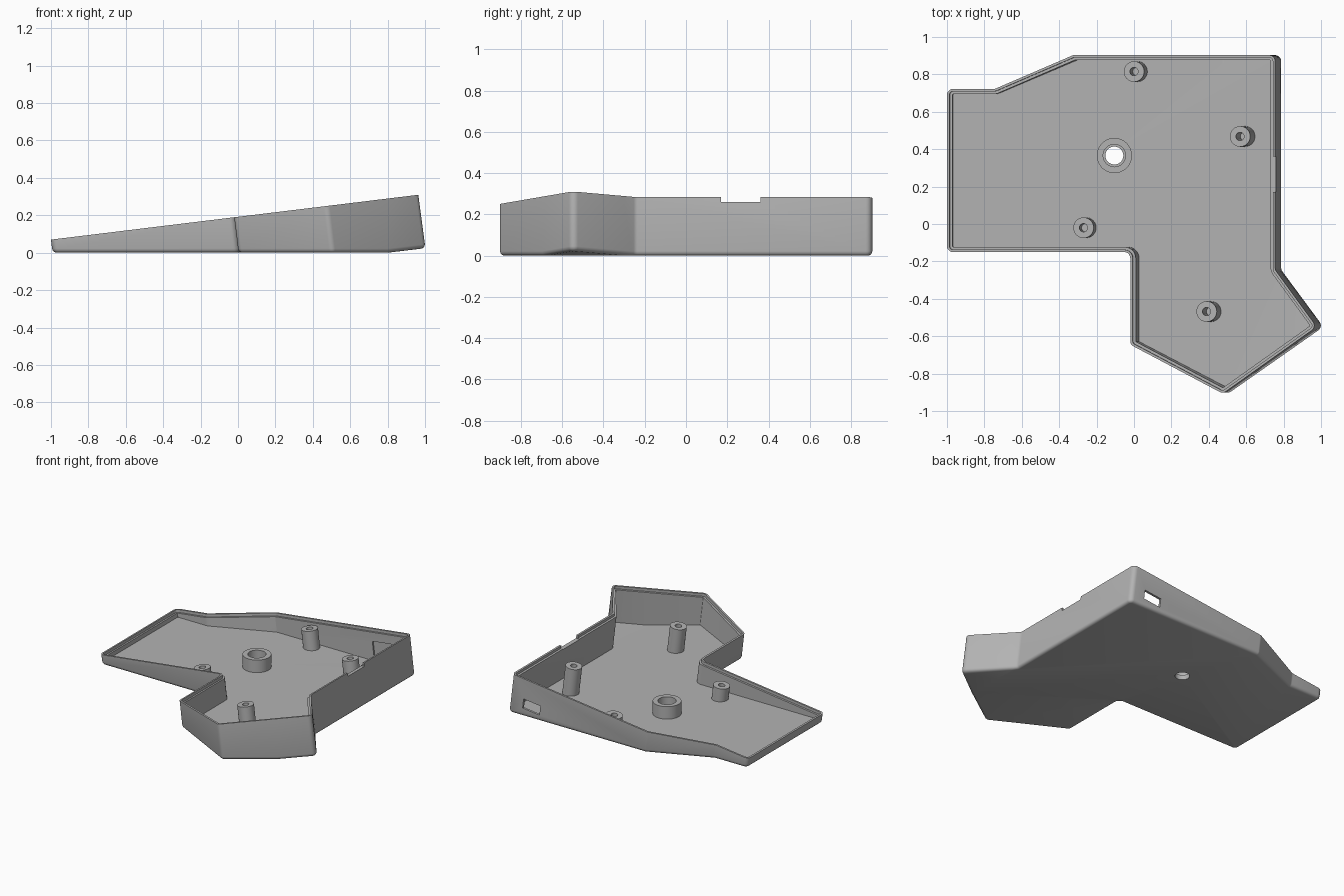
import bpy, bmesh, math
from mathutils import Vector, Matrix

if "Cube" in bpy.data.objects:
    bpy.data.objects.remove(bpy.data.objects["Cube"])

SLOPE = 0.122                      # tilt of the rim plane, rising towards +x
TILT = Matrix.Rotation(-math.atan(SLOPE), 4, 'Y')

grey = bpy.data.materials.new("grey plastic")
grey.diffuse_color = (0.45, 0.45, 0.45, 1)
grey.use_nodes = True
grey.node_tree.nodes["Principled BSDF"].inputs["Base Color"].default_value = grey.diffuse_color


def rim_z(x):
    return 0.07 + SLOPE * (x + 1)


def finish(name, bm, angle=35):
    bmesh.ops.recalc_face_normals(bm, faces=bm.faces)
    me = bpy.data.meshes.new(name)
    bm.to_mesh(me)
    bm.free()
    me.materials.append(grey)
    ob = bpy.data.objects.new(name, me)
    bpy.context.collection.objects.link(ob)
    if angle:
        bpy.ops.object.select_all(action='DESELECT')
        ob.select_set(True)
        bpy.context.view_layer.objects.active = ob
        bpy.ops.object.shade_smooth_by_angle(angle=math.radians(angle))
    return ob


def inset_round(pts, d, radius=0.032, steps=5):
    """Inset a counter-clockwise outline by d, then round its corners."""
    n, corners, out = len(pts), [], []
    for i in range(n):
        a, b, c = (Vector(pts[(i + k) % n]) for k in (-1, 0, 1))
        u, v = (b - a).normalized(), (c - b).normalized()
        nu, nv = Vector((-u.y, u.x)), Vector((-v.y, v.x))
        corners.append((b + (nu + nv) * d / (1 + nu.dot(nv)), u, v, nu, nv))
    for p, u, v, nu, nv in corners:
        turn = 1 if u.x * v.y - u.y * v.x > 0 else -1
        r = max(radius - turn * d, 0.004)
        centre = p + (nu + nv) * turn * r / (1 + nu.dot(nv))
        a0 = math.atan2(-turn * nu.y, -turn * nu.x)
        sweep = math.acos(max(-1, min(1, nu.dot(nv)))) * turn
        for k in range(steps + 1):
            a = a0 + sweep * k / steps
            out.append(centre + r * Vector((math.cos(a), math.sin(a))))
    return out


# Case shell: rings of the outline from the underside, over the rim, to the floor
outline = [(-1, -0.15), (-0.02, -0.15), (-0.02, -0.645), (0.475, -0.907),
           (0.977, -0.55), (0.755, -0.245), (0.755, 0.903), (-0.325, 0.903),
           (-0.745, 0.722), (-1, 0.722)]
rings = [  # inset, height above base or None, depth below rim
    (0.022, 0.0, 0), (0.011, 0.003, 0), (0.003, 0.011, 0), (0, 0.022, 0),
    (0, None, 0), (0.013, None, 0), (0.013, None, 0.02), (0.027, None, 0.02),
    (0.027, 0.025, 0)]
bm = bmesh.new()
loops = []
for inset, base, drop in rings:
    loop = []
    for p in inset_round(outline, inset):
        top = rim_z(p.x)
        z = top - drop if base is None else base
        loop.append(bm.verts.new((p.x + (top - z) * SLOPE, p.y, z)))
    loops.append(loop)
for lo, hi in zip(loops, loops[1:]):
    for i in range(len(lo)):
        j = (i + 1) % len(lo)
        bm.faces.new((lo[i], lo[j], hi[j], hi[i]))
bm.faces.new(loops[0][::-1])
bm.faces.new(loops[-1])
# Underside lifts slightly towards the outer corner
bmesh.ops.bisect_plane(bm, geom=bm.verts[:] + bm.edges[:] + bm.faces[:],
                       plane_co=(0.8, 0, 0), plane_no=(1, 0, 0))
for v in bm.verts:
    if v.co.x > 0.8 and v.co.z < 0.03:
        v.co.z += (v.co.x - 0.8) * 0.12
shell = finish("case_shell", bm, 0)


def cut(name, bm):
    cutter = finish(name, bm, 0)
    cutter.hide_render = True
    cutter.hide_viewport = True
    cutter.display_type = 'WIRE'
    mod = shell.modifiers.new(name, 'BOOLEAN')
    mod.operation, mod.solver, mod.object = 'DIFFERENCE', 'EXACT', cutter


def box(centre, size):
    bm = bmesh.new()
    bmesh.ops.create_cube(bm, size=1, matrix=Matrix.Translation(centre) @ TILT
                          @ Matrix.Diagonal((*size, 1)))
    return bm


# Port opening with its inner pocket, and the notch in the side rim
cut("port_cutter", box((0.6, 0.9, 0.085), (0.135, 0.12, 0.068)))
cut("port_pocket_cutter", box((0.6, 0.872, 0.11), (0.27, 0.03, 0.14)))
cut("rim_notch_cutter", box((0.755, 0.265, 0.285), (0.1, 0.19, 0.05)))

# Opening through the floor
FOOT = (-0.105, 0.366)
bm = bmesh.new()
bmesh.ops.create_cone(bm, cap_ends=True, segments=40, radius1=0.048,
                      radius2=0.048, depth=0.2,
                      matrix=Matrix.Translation((*FOOT, 0)))
cut("floor_hole_cutter", bm)

# Bake the cuts so the smoothing sees the final edges
bpy.context.view_layer.update()
baked = bpy.data.meshes.new_from_object(
    shell.evaluated_get(bpy.context.evaluated_depsgraph_get()))
shell.modifiers.clear()
shell.data = baked
for ob in list(bpy.data.objects):
    if ob.name.endswith("_cutter"):
        bpy.data.objects.remove(ob)
bpy.ops.object.select_all(action='DESELECT')
shell.select_set(True)
bpy.context.view_layer.objects.active = shell
bpy.ops.object.shade_smooth_by_angle(angle=math.radians(35))


def lathe(name, profile, matrix, closed=False, segments=32):
    """Spin (radius, height) points about the local z axis."""
    bm = bmesh.new()
    loops = [[bm.verts.new(matrix @ Vector((r * math.cos(a), r * math.sin(a), z)))
              for a in (2 * math.pi * k / segments for k in range(segments))]
             for r, z in profile]
    pairs = list(zip(loops, loops[1:])) + ([(loops[-1], loops[0])] if closed else [])
    for lo, hi in pairs:
        for i in range(segments):
            j = (i + 1) % segments
            bm.faces.new((lo[i], lo[j], hi[j], hi[i]))
    if not closed:
        bm.faces.new(loops[0])
        bm.faces.new(loops[-1])
    return finish(name, bm)


# Screw posts, square to the tilted rim, each with a blind hole
for i, (x, y) in enumerate([(0, 0.815), (0.567, 0.468), (-0.27, -0.02), (0.388, -0.468)]):
    top = rim_z(x) - 0.035
    h = (top - 0.014) * math.sqrt(1 + SLOPE ** 2)
    lathe(f"screw_post_{i + 1}",
          [(0.055, -h), (0.055, 0), (0.022, 0), (0.022, -h + 0.02)],
          Matrix.Translation((x, y, top)) @ TILT)

# Upright collar around the floor opening, with a stepped bore
lathe("mount_collar",
      [(0.094, 0.01), (0.094, 0.115), (0.06, 0.115), (0.06, 0.035),
       (0.048, 0.035), (0.048, 0.01)],
      Matrix.Translation((*FOOT, 0)), closed=True, segments=40)
